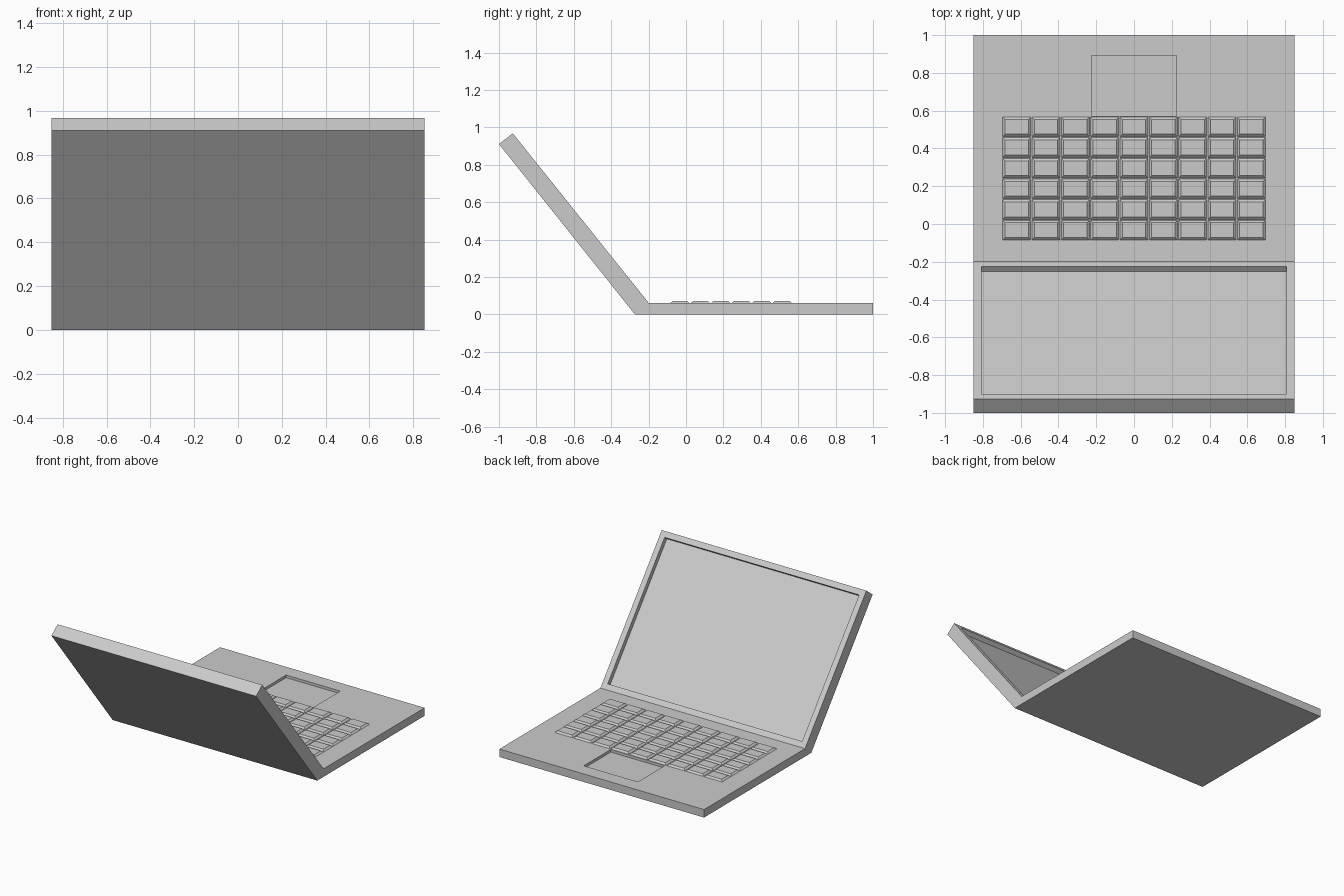
import bpy, bmesh
from mathutils import Vector

if "Cube" in bpy.data.objects:
    bpy.data.objects.remove(bpy.data.objects["Cube"])

HALF_W = 0.85
TOP = 0.06  # height of the base deck


def to_object(bm, name):
    bmesh.ops.recalc_face_normals(bm, faces=bm.faces)
    mesh = bpy.data.meshes.new(name)
    bm.to_mesh(mesh)
    bm.free()
    obj = bpy.data.objects.new(name, mesh)
    bpy.context.collection.objects.link(obj)
    return obj


# Body: side profile (y, z) of base and open lid, extruded across the width
profile = [(-0.273, 0), (1, 0), (1, TOP), (-0.198, TOP), (-0.926, 0.968), (-1, 0.911)]
bm = bmesh.new()
side = bm.faces.new([bm.verts.new((-HALF_W, y, z)) for y, z in profile])
ext = bmesh.ops.extrude_face_region(bm, geom=[side])
bmesh.ops.translate(bm, vec=(2 * HALF_W, 0, 0),
                    verts=[v for v in ext["geom"] if isinstance(v, bmesh.types.BMVert)])
bmesh.ops.recalc_face_normals(bm, faces=bm.faces)

# Screen: inset the inner lid face, then sink it
facing = Vector((0, 0.78, 0.626))
screen = max(bm.faces, key=lambda f: f.normal.dot(facing))
bmesh.ops.inset_region(bm, faces=[screen], thickness=0.06)
normal = screen.normal.copy()
ext = bmesh.ops.extrude_discrete_faces(bm, faces=[screen])
bmesh.ops.translate(bm, vec=normal * -0.034, verts=ext["faces"][0].verts)
body = to_object(bm, "laptop_body")

# Touchpad: shallow pocket cut into the deck
bpy.ops.mesh.primitive_cube_add(size=1, location=(0, 0.7315, TOP + 0.03))
cutter = bpy.context.object
cutter.name = "touchpad_cutter"
cutter.scale = (0.45, 0.321, 0.1)
cutter.hide_render = True
cutter.hide_viewport = True
cut = body.modifiers.new("touchpad_pocket", "BOOLEAN")
cut.operation = "DIFFERENCE"
cut.solver = "EXACT"
cut.object = cutter

# Keyboard: 9 x 6 tapered keys
COLS, ROWS = 9, 6
PITCH_X, PITCH_Y = 0.1553, 0.1093
KEY_X, KEY_Y, KEY_H, TAPER = 0.149, 0.104, 0.012, 0.013
bm = bmesh.new()
for col in range(COLS):
    for row in range(ROWS):
        cx = (col - (COLS - 1) / 2) * PITCH_X
        cy = 0.241 + (row - (ROWS - 1) / 2) * PITCH_Y
        for v in bmesh.ops.create_cube(bm, size=1)["verts"]:
            shrink = 2 * TAPER if v.co.z > 0 else 0
            z = TOP + (KEY_H if v.co.z > 0 else 0)
            v.co = (cx + v.co.x * (KEY_X - shrink), cy + v.co.y * (KEY_Y - shrink), z)
to_object(bm, "keyboard_keys")
